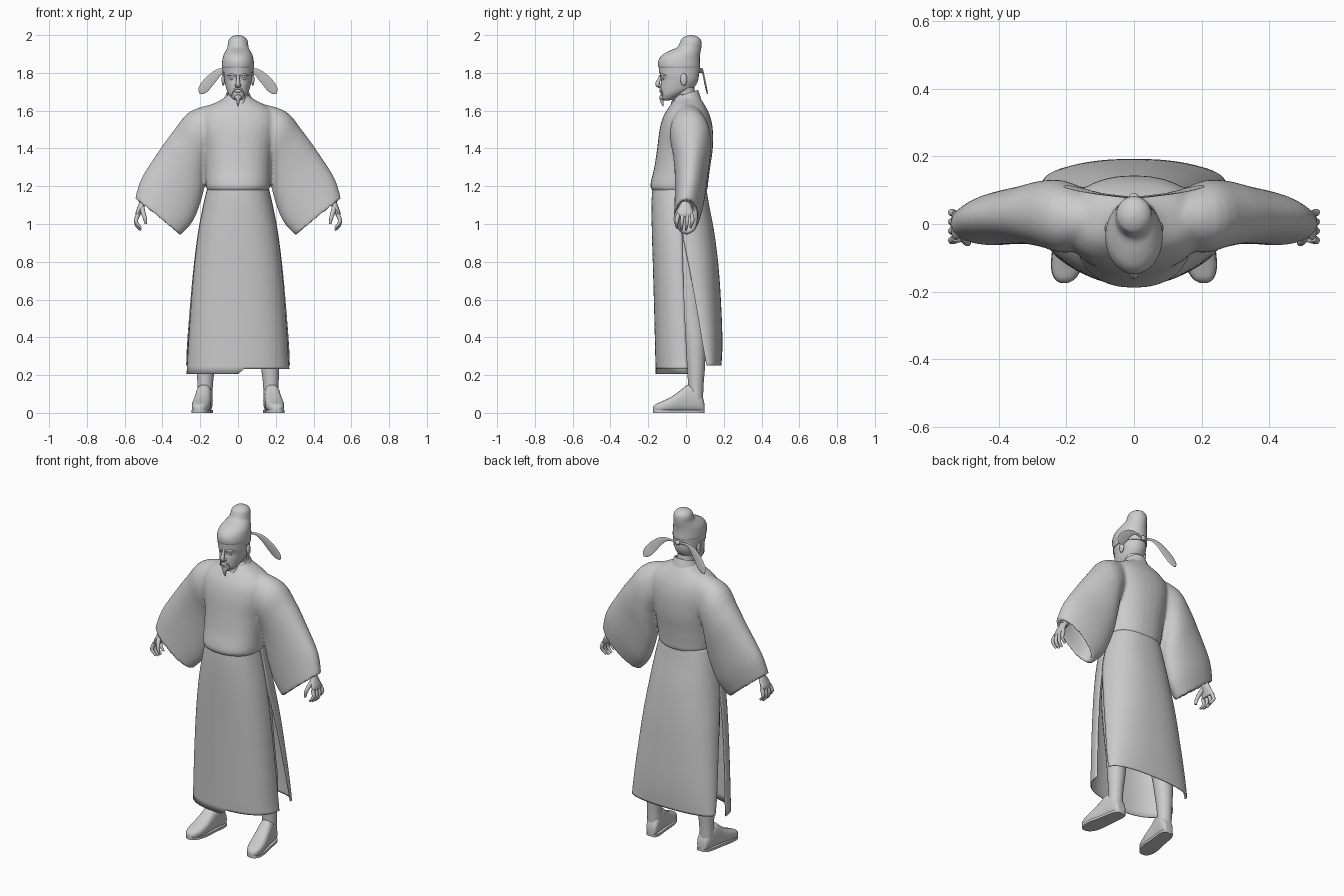
import bpy, bmesh, math
from mathutils import Vector as V

if "Cube" in bpy.data.objects:
    bpy.data.objects.remove(bpy.data.objects["Cube"], do_unlink=True)

GREY = (0.6, 0.6, 0.6, 1)
clay = bpy.data.materials.new("plain grey")
clay.use_nodes = True
clay.diffuse_color = GREY
clay.node_tree.nodes["Principled BSDF"].inputs["Base Color"].default_value = GREY


def dense(rows, k=4):
    """Catmull-Rom interpolation between rows of numbers."""
    out = []
    for i in range(len(rows) - 1):
        p = [rows[max(0, min(len(rows) - 1, i + d))] for d in (-1, 0, 1, 2)]
        for s in range(k):
            t = s / k
            out.append([b + .5 * t * (c - a + t * (2*a - 5*b + 4*c - d + t * (3*(b - c) + d - a)))
                        for a, b, c, d in zip(*p)])
    return out + [list(rows[-1])]


def spow(v, p):
    return math.copysign(abs(v) ** p, v)


def add_loft(bm, rings, seg=32, p=1.0, cap=True):
    """Skin rings given as (centre, u, v)."""
    loops = []
    for c, u, v in rings:
        angles = [2 * math.pi * i / seg for i in range(seg)]
        loops.append([bm.verts.new(c + u * spow(math.cos(a), p) + v * spow(math.sin(a), p)) for a in angles])
    for a, b in zip(loops, loops[1:]):
        for i in range(seg):
            j = (i + 1) % seg
            bm.faces.new((a[i], a[j], b[j], b[i]))
    if cap:
        bm.faces.new(loops[0])
        bm.faces.new(loops[-1])


def finish(name, bm, angle=50):
    bmesh.ops.recalc_face_normals(bm, faces=bm.faces)
    me = bpy.data.meshes.new(name)
    bm.to_mesh(me)
    bm.free()
    me.materials.append(clay)
    ob = bpy.data.objects.new(name, me)
    bpy.context.collection.objects.link(ob)
    bpy.ops.object.select_all(action='DESELECT')
    ob.select_set(True)
    bpy.context.view_layer.objects.active = ob
    bpy.ops.object.shade_smooth_by_angle(angle=math.radians(angle))
    return ob


def loft(name, rings, **kw):
    bm = bmesh.new()
    add_loft(bm, rings, **kw)
    return finish(name, bm)


def stack(rows, tilt=0):
    """Level rings from rows of z, half width, front y, back y."""
    return [(V((0, (f + b) / 2, z)), V((w, 0, 0)), V((0, (b - f) / 2, tilt)))
            for z, w, f, b in rows]


def tube(name, rows, seg=12, k=3):
    """Round limb through rows of x, y, z, radius."""
    rows = dense(rows, k)
    rings = []
    for i, r in enumerate(rows):
        d = V(rows[min(i + 1, len(rows) - 1)][:3]) - V(rows[max(i - 1, 0)][:3])
        u = d.cross(V((0, 1, 0)) if abs(d.normalized().y) < .8 else V((1, 0, 0))).normalized()
        rings.append((V(r[:3]), u * r[3], d.cross(u).normalized() * r[3]))
    return loft(name, rings, seg=seg)


def ball(name, loc, scale):
    bm = bmesh.new()
    bmesh.ops.create_uvsphere(bm, u_segments=16, v_segments=10, radius=1)
    bmesh.ops.scale(bm, vec=scale, verts=bm.verts)
    bmesh.ops.translate(bm, vec=loc, verts=bm.verts)
    return finish(name, bm)


# Robe top: torso and wide sleeves fused into one cloth surface
bm = bmesh.new()
torso = [(1.69, .05, -.045, .06), (1.66, .085, -.06, .08), (1.62, .16, -.09, .105),
         (1.57, .2, -.12, .128), (1.5, .205, -.14, .142), (1.4, .185, -.153, .142),
         (1.3, .175, -.168, .128), (1.22, .172, -.187, .118), (1.19, .168, -.187, .115),
         (1.165, .15, -.165, .1)]
add_loft(bm, stack(dense(torso)), p=.88)
sleeve = [(.09, 1.645, .09, 1.4, .01, .07), (.25, 1.598, .15, 1.36, .02, .105),
          (.34, 1.495, .17, 1.27, .03, .1), (.42, 1.385, .185, 1.16, .028, .088),
          (.51, 1.245, .235, 1.02, .018, .078), (.545, 1.135, .305, .94, .002, .066)]


def sleeve_ring(row, s, grow=1.0):
    xt, zt, xb, zb, yc, h = row
    c, u = V(((xt + xb) / 2, yc, (zt + zb) / 2)), V(((xt - xb) / 2, 0, (zt - zb) / 2))
    c.x, u.x = c.x * s, u.x * s
    return c, u * grow, V((0, h * grow, 0))


for s in (1, -1):
    rings = [sleeve_ring(r, s) for r in dense(sleeve)]
    rings += [sleeve_ring(sleeve[-1], s, .84), sleeve_ring(sleeve[-2], s, .65)]
    add_loft(bm, rings, p=.95)
robe = finish("robe_top", bm)
m = robe.modifiers.new("Fuse", 'REMESH')
m.mode, m.voxel_size, m.use_smooth_shade = 'VOXEL', .008, True
m = robe.modifiers.new("Relax", 'SMOOTH')
m.factor, m.iterations = .5, 8


# Skirt panels, split at both sides; rows of z, half width, edge y, middle y
def panel(name, rows, step=0):
    bm = bmesh.new()
    n, grid = 40, []
    rows = dense(rows, 5)
    for k, (z, w, e, mid) in enumerate(rows):
        line = []
        for i in range(n + 1):
            a = math.pi * i / n
            x = w * spow(math.cos(a), .85)
            lift = step if k == len(rows) - 1 and i < n // 2 else 0
            line.append(bm.verts.new((x, e + (mid - e) * abs(math.sin(a)) ** .85, z + lift)))
        grid.append(line)
    for a, b in zip(grid, grid[1:]):
        for i in range(n):
            bm.faces.new((a[i], a[i + 1], b[i + 1], b[i]))
    ob = finish(name, bm)
    m = ob.modifiers.new("Cloth", 'SOLIDIFY')
    m.thickness, m.offset = .005, 0


panel("skirt_front", [(1.19, .16, -.02, -.176), (1.1, .18, -.02, -.18), (.95, .208, -.02, -.178),
                      (.75, .232, -.015, -.172), (.5, .252, -.005, -.165), (.205, .27, .01, -.158)], .028)
panel("skirt_back", [(1.19, .16, -.02, .105), (1.1, .182, -.02, .12), (.95, .21, -.018, .148),
                     (.75, .235, .02, .172), (.5, .257, .065, .187), (.35, .268, .09, .19),
                     (.25, .272, .11, .185)])

# Neck, standing collar and overlap tab
tube("neck", [(0, .01, 1.62, .055), (0, 0, 1.68, .05), (0, -.01, 1.74, .052)], 20)
collar = [(1.645, .082, -.075, .08), (1.675, .068, -.066, .07), (1.69, .062, -.06, .064),
          (1.687, .056, -.054, .058), (1.66, .056, -.054, .058)]
loft("collar", stack(collar, .02), cap=False)
loft("collar_tab", [(V((.012, -.074, 1.628)), V((.012, 0, 0)), V((0, .008, 0))),
                    (V((.012, -.062, 1.672)), V((.03, 0, 0)), V((0, .008, 0)))], seg=8)

# Head
head = [(1.655, .014, -.118, -.085), (1.663, .03, -.127, -.06), (1.685, .048, -.133, -.02),
        (1.71, .06, -.135, .03), (1.74, .068, -.134, .055), (1.765, .073, -.131, .065),
        (1.79, .076, -.138, .068), (1.83, .076, -.137, .068)]
loft("head", stack(dense(head)), p=.95)
tube("nose", [(0, -.132, 1.79, .007), (0, -.142, 1.765, .009), (0, -.151, 1.742, .012),
              (0, -.14, 1.73, .011), (0, -.128, 1.728, .006)])
ball("lips", (0, -.134, 1.704), (.02, .007, .008))
ball("chin_beard_base", (0, -.127, 1.672), (.018, .012, .016))
tube("chin_beard", [(0, -.125, 1.68, .014), (0, -.128, 1.66, .011), (0, -.125, 1.64, .007),
                    (0, -.12, 1.622, .001)])
for s, side in ((1, "left"), (-1, "right")):
    ball(side + "_eye", (s * .03, -.12, 1.769), (.014, .006, .006))
    ball(side + "_nostril", (s * .01, -.137, 1.733), (.007, .01, .006))
    ball(side + "_ear", (s * .078, -.012, 1.765), (.009, .018, .032))
    tube(side + "_brow", [(s * .01, -.134, 1.784, .004), (s * .032, -.13, 1.792, .006),
                          (s * .056, -.106, 1.785, .003)])
    tube(side + "_moustache", [(s * .003, -.136, 1.719, .005), (s * .018, -.134, 1.714, .005),
                               (s * .03, -.127, 1.695, .003), (s * .034, -.122, 1.677, .001)])

# Hat: band, rounded crown and raised rear knob
loft("hat_band", stack([(1.8, .074, -.134, .068), (1.8, .081, -.142, .073),
                        (1.828, .082, -.144, .074), (1.83, .075, -.135, .068)]))
crown = [(1.822, .08, -.14, .071), (1.835, .085, -.147, .074), (1.865, .083, -.146, .073),
         (1.893, .077, -.128, .074), (1.915, .066, -.092, .078), (1.935, .056, -.048, .081),
         (1.96, .053, -.032, .082), (1.98, .046, -.023, .076), (1.994, .028, -.002, .056),
         (2.0, .006, .02, .034)]
loft("hat_crown", stack(dense(crown)))
ball("hat_knot", (0, .079, 1.812), (.016, .012, .014))

# Drooping hat wings; rows of x, y, z, half width
wing = [(.008, .078, 1.812, .006), (.06, .084, 1.818, .009), (.105, .09, 1.8, .02),
        (.15, .099, 1.757, .028), (.18, .107, 1.72, .027), (.195, .111, 1.7, .018),
        (.203, .113, 1.69, .003)]
for s, side in ((1, "left"), (-1, "right")):
    rows, rings = dense(wing), []
    for i, (x, y, z, w) in enumerate(rows):
        a, b = rows[max(i - 1, 0)], rows[min(i + 1, len(rows) - 1)]
        n = V((a[2] - b[2], 0, b[0] - a[0])).normalized() * w
        rings.append((V((s * x, y, z)), V((s * n.x, 0, n.z)), V((0, .003, 0))))
    loft(side + "_hat_wing", rings, seg=12)

# Forearms, hands, legs and boots
for s, side in ((1, "left"), (-1, "right")):
    tube(side + "_forearm", [(s * .41, .015, 1.28, .036), (s * .47, .01, 1.18, .031),
                             (s * .505, .0, 1.11, .024)])
    loft(side + "_palm", [(V((s * x, y, z)), V((s * w, 0, 0)), V((0, h, 0))) for x, y, z, w, h in dense(
        [(.503, 0, 1.12, .018, .022), (.515, -.004, 1.09, .017, .034),
         (.527, -.005, 1.06, .015, .043), (.53, -.005, 1.04, .011, .04)])], seg=16)
    for i in range(4):
        y, drop = .03 - .024 * i, (.012, 0, .002, .012)[i]
        tube(side + "_finger_%d" % (i + 1),
             [(s * .529, y, 1.05, .011), (s * .54, y * 1.15, 1.02, .0105),
              (s * .534, y * 1.1 - .004, .99 + drop, .009), (s * .514, y - .006, .968 + drop, .006)], 10)
    tube(side + "_thumb", [(s * .51, -.02, 1.09, .014), (s * .502, -.045, 1.06, .012),
                           (s * .493, -.056, 1.03, .01), (s * .488, -.056, 1.0, .006)], 10)
    tube(side + "_leg", [(s * .09, -.01, 1.05, .085), (s * .12, 0, .8, .088), (s * .145, .025, .55, .072),
                         (s * .162, .045, .4, .06), (s * .17, .052, .25, .049), (s * .174, .052, .15, .041),
                         (s * .175, .05, .06, .04)], 24)
    foot = [(.098, .014, .03), (.092, .03, .07), (.06, .04, .125), (.01, .042, .145), (-.03, .044, .115),
            (-.08, .048, .08), (-.13, .044, .056), (-.162, .03, .042), (-.175, .01, .026)]
    loft(side + "_boot", [(V((s * (.182 - .14 * y), y, h / 2 + .004)), V((s * w, 0, 0)), V((0, 0, h / 2)))
                          for y, w, h in dense(foot, 3)], seg=24, p=.75)
    bm = bmesh.new()
    half = [(y, w * 1.03) for y, w, h in dense(foot, 3)]
    edge = [(w, y) for y, w in half] + [(-w, y) for y, w in reversed(half)]
    base = bm.faces.new([bm.verts.new((s * (.182 - .14 * y + w), y, 0)) for w, y in edge])
    top = bmesh.ops.extrude_face_region(bm, geom=[base])["geom"]
    bmesh.ops.translate(bm, vec=(0, 0, .014), verts=[g for g in top if isinstance(g, bmesh.types.BMVert)])
    finish(side + "_boot_sole", bm)
